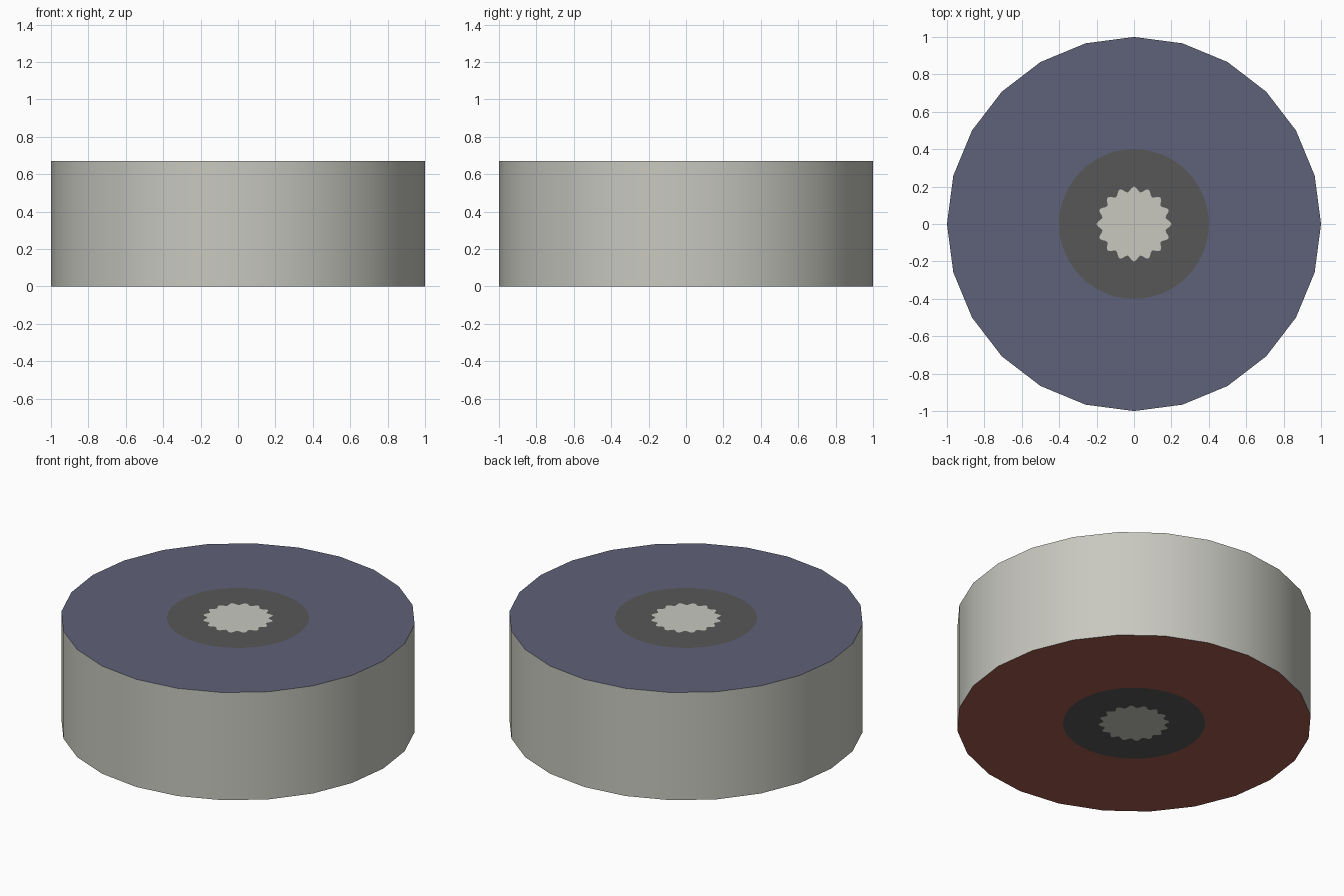
import bpy, bmesh, math

if "Cube" in bpy.data.objects:
    bpy.data.objects.remove(bpy.data.objects["Cube"])

SIDES, SUB, HEIGHT = 24, 4, 0.67
N = SIDES * SUB
TEETH = 16


def material(name, rgb):
    lin = [((c / 255 + 0.055) / 1.055) ** 2.4 for c in rgb]
    m = bpy.data.materials.new(name)
    m.diffuse_color = (*lin, 1)
    m.use_nodes = True
    m.node_tree.nodes["Principled BSDF"].inputs["Base Color"].default_value = m.diffuse_color
    return m


mats = [material("light_grey", (200, 200, 192)),
        material("dark_grey", (87, 87, 87)),
        material("slate_blue", (95, 98, 120)),
        material("brick_red", (164, 92, 79))]

bm = bmesh.new()


def ring(count, radius, z):
    pts = []
    for i in range(count):
        a = math.tau * i / count
        r = radius(a)
        pts.append(bm.verts.new((r * math.cos(a), r * math.sin(a), z)))
    return pts


def face(verts, mat, flip=False):
    f = bm.faces.new(verts[::-1] if flip else verts)
    f.material_index = mat
    return f


def end_cap(z, rim_colour, flip):
    # outer rim, dark disc edge and scalloped centre
    rim = ring(SIDES, lambda a: 1.0, z)
    disc = ring(N, lambda a: 0.4, z)
    gear = ring(N, lambda a: 0.186 + 0.014 * math.cos(TEETH * a), z)
    for s in range(SIDES):
        inner = [disc[(s * SUB + k) % N] for k in range(SUB, -1, -1)]
        face([rim[s], rim[(s + 1) % SIDES]] + inner, rim_colour, flip)
    for i in range(N):
        j = (i + 1) % N
        face([disc[i], disc[j], gear[j], gear[i]], 1, flip)
    centre = bm.verts.new((0, 0, z))
    for i in range(N):
        face([gear[i], gear[(i + 1) % N], centre], 0, flip)
    return rim


top = end_cap(HEIGHT, 2, False)
bottom = end_cap(0, 3, True)

# side wall
for i in range(SIDES):
    j = (i + 1) % SIDES
    face([bottom[i], bottom[j], top[j], top[i]], 0)

mesh = bpy.data.meshes.new("round_drum")
bm.to_mesh(mesh)
bm.free()
for m in mats:
    mesh.materials.append(m)
drum = bpy.data.objects.new("round_drum", mesh)
bpy.context.collection.objects.link(drum)
bpy.context.view_layer.objects.active = drum
drum.select_set(True)
bpy.ops.object.shade_smooth_by_angle(angle=math.radians(30))
